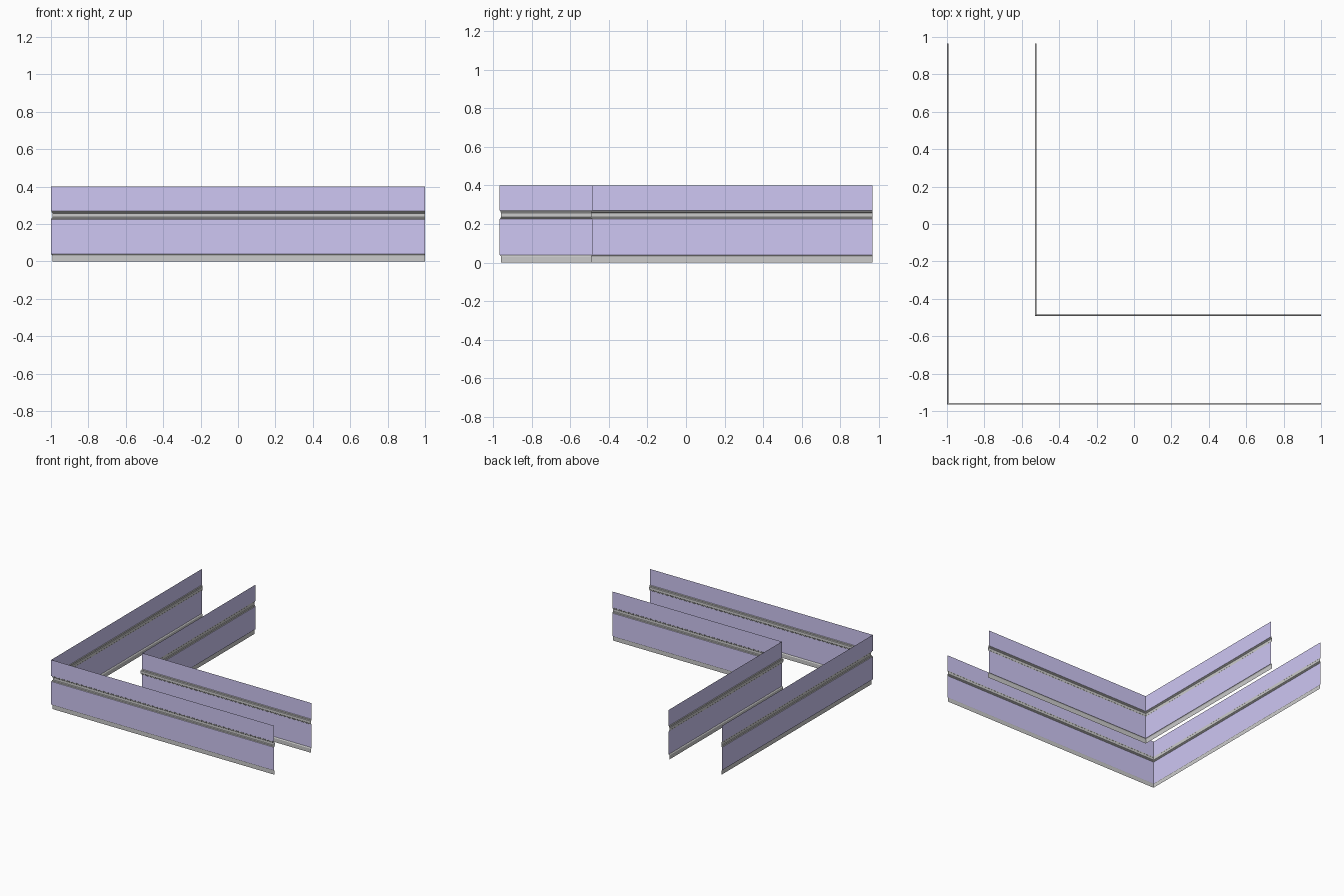
import bpy

if "Cube" in bpy.data.objects:
    bpy.data.objects.remove(bpy.data.objects["Cube"])

purple = bpy.data.materials.new("wall_paint")
purple.diffuse_color = (0.62, 0.57, 0.90, 1)
purple.use_nodes = True
purple.node_tree.nodes["Principled BSDF"].inputs["Base Color"].default_value = purple.diffuse_color

Y0, Y1 = -0.965, 0.965

# Cross-sections as (offset into the corridor, height)
SECTIONS = {
    "upper_panel": ([(0, 0.40), (0, 0.27)], purple),
    "chair_rail": ([(0, 0.27), (0.004, 0.267), (0.004, 0.261), (0.008, 0.257),
                    (0.008, 0.237), (0.004, 0.233), (0.004, 0.228), (0, 0.225)], None),
    "lower_panel": ([(0, 0.225), (0, 0.039)], purple),
    "baseboard": ([(0, 0.039), (0.004, 0.037), (0.007, 0.032), (0.007, 0)], None),
}


def sweep(name, section, material, cx, cy, side):
    """Sweep a section along an L with its mitred corner at (cx, cy)."""
    verts = []
    for d, z in section:
        x, y = cx + side * d, cy + side * d
        verts += [(x, Y1, z), (x, y, z), (1, y, z)]
    faces = []
    for i in range(len(section) - 1):
        for j in range(2):
            a = 3 * i + j
            f = (a, a + 3, a + 4, a + 1)
            faces.append(f if side > 0 else f[::-1])
    mesh = bpy.data.meshes.new(name)
    mesh.from_pydata(verts, [], faces)
    if material:
        mesh.materials.append(material)
    bpy.context.collection.objects.link(bpy.data.objects.new(name, mesh))


# Two nested L-shaped corridor walls, trim facing the corridor between them
for wall, cx, cy, side in (("outer", -1, Y0, 1), ("inner", -0.52, -0.485, -1)):
    for part, (section, material) in SECTIONS.items():
        sweep(f"{wall}_{part}", section, material, cx, cy, side)
